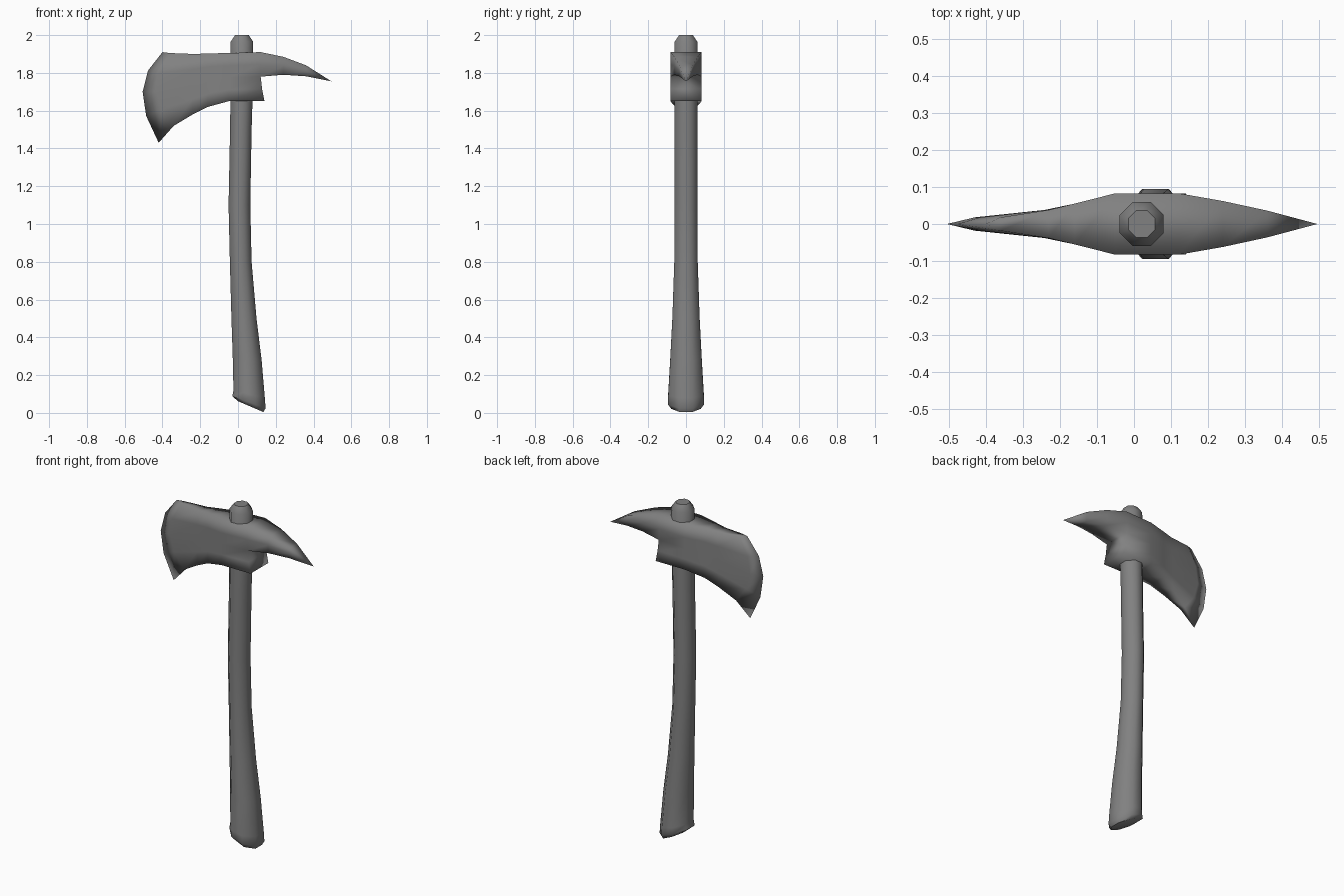
import bpy, bmesh

cube = bpy.data.objects.get("Cube")
if cube:
    bpy.data.objects.remove(cube, do_unlink=True)

grey = bpy.data.materials.new("dark_grey")
grey.use_nodes = True
color = (0.22, 0.22, 0.22, 1)
grey.diffuse_color = color
grey.node_tree.nodes["Principled BSDF"].inputs["Base Color"].default_value = color


def loft(bm, loops):
    """Skin closed loops of equal length and return their vertices."""
    rings = [[bm.verts.new(p) for p in loop] for loop in loops]
    for a, b in zip(rings, rings[1:]):
        for i in range(len(a)):
            j = (i + 1) % len(a)
            bm.faces.new((a[i], a[j], b[j], b[i]))
    return rings


def finish(bm, name, angle):
    bmesh.ops.remove_doubles(bm, verts=bm.verts, dist=0.0005)
    bmesh.ops.recalc_face_normals(bm, faces=bm.faces)
    mesh = bpy.data.meshes.new(name)
    bm.to_mesh(mesh)
    bm.free()
    mesh.materials.append(grey)
    obj = bpy.data.objects.new(name, mesh)
    bpy.context.collection.objects.link(obj)
    bpy.ops.object.select_all(action="DESELECT")
    obj.select_set(True)
    bpy.context.view_layer.objects.active = obj
    bpy.ops.object.shade_smooth_by_angle(angle=angle)


def column(top, mid, bottom, y, ts):
    """Loop around the head: down one side, up the other, on a curve."""
    side = []
    for t in ts:
        w = ((1 - t) * (1 - 2 * t), 4 * t * (1 - t), t * (2 * t - 1))
        side.append([sum(k * p[i] for k, p in zip(w, (top, mid, bottom)))
                     for i in (0, 1)])
    return [(x, y, z) for x, z in side] + [(x, -y, z) for x, z in side[::-1]]


# Axe head: blade and collar, from the cutting edge to the back
FULL = (0, 0.25, 0.5, 0.75, 1)
blade = [
    ((-0.40, 1.91), (-0.505, 1.70), (-0.42, 1.43), 0),
    ((-0.36, 1.905), (-0.43, 1.70), (-0.34, 1.52), 0.018),
    ((-0.23, 1.90), (-0.24, 1.74), (-0.24, 1.58), 0.038),
    ((-0.16, 1.903), (-0.16, 1.76), (-0.16, 1.62), 0.055),
    ((-0.05, 1.905), (-0.05, 1.775), (-0.05, 1.65), 0.083),
    ((0.12, 1.91), (0.12, 1.78), (0.14, 1.65), 0.083),
]
bm = bmesh.new()
rings = loft(bm, [column(*c, FULL) for c in blade])
bm.faces.new(rings[-1][2:8])

# Back spike, growing from the upper half of the collar
back = column(*blade[-1], FULL)
spike = [back[:3] + back[7:]]
for x, top, bottom, y in ((0.24, 1.885, 1.79, 0.062), (0.36, 1.84, 1.782, 0.036),
                          (0.495, 1.755, 1.755, 0)):
    spike.append(column((x, top), (x, (top + bottom) / 2), (x, bottom), y, (0, 0.5, 1)))
loft(bm, spike)
finish(bm, "axe_head", 3.1)


# Handle: octagonal rings (left x, right x, left z, right z, half depth)
def octagon(x0, x1, z0, z1, d):
    cx, hx = (x0 + x1) / 2, (x1 - x0) / 2
    c = 0.4
    unit = [(1, c), (c, 1), (-c, 1), (-1, c), (-1, -c), (-c, -1), (c, -1), (1, -c)]
    return [(cx + hx * u, d * v, (z0 + z1) / 2 + (z1 - z0) / 2 * u) for u, v in unit]


stations = [
    (0.0, 0.135, 0.062, 0.004, 0.078),
    (-0.03, 0.146, 0.088, 0.025, 0.095),
    (-0.024, 0.142, 0.12, 0.08, 0.094),
    (-0.028, 0.125, 0.3, 0.28, 0.083),
    (-0.035, 0.098, 0.51, 0.5, 0.072),
    (-0.043, 0.072, 0.8, 0.8, 0.062),
    (-0.05, 0.065, 1.1, 1.1, 0.06),
    (-0.042, 0.072, 1.5, 1.5, 0.06),
    (-0.039, 0.08, 1.75, 1.75, 0.06),
    (-0.039, 0.08, 1.965, 1.965, 0.06),
    (-0.015, 0.057, 2.0, 2.0, 0.037),
]
bm = bmesh.new()
rings = loft(bm, [octagon(*s) for s in stations])
bm.faces.new(rings[0])
bm.faces.new(rings[-1])
finish(bm, "handle", 0.9)
